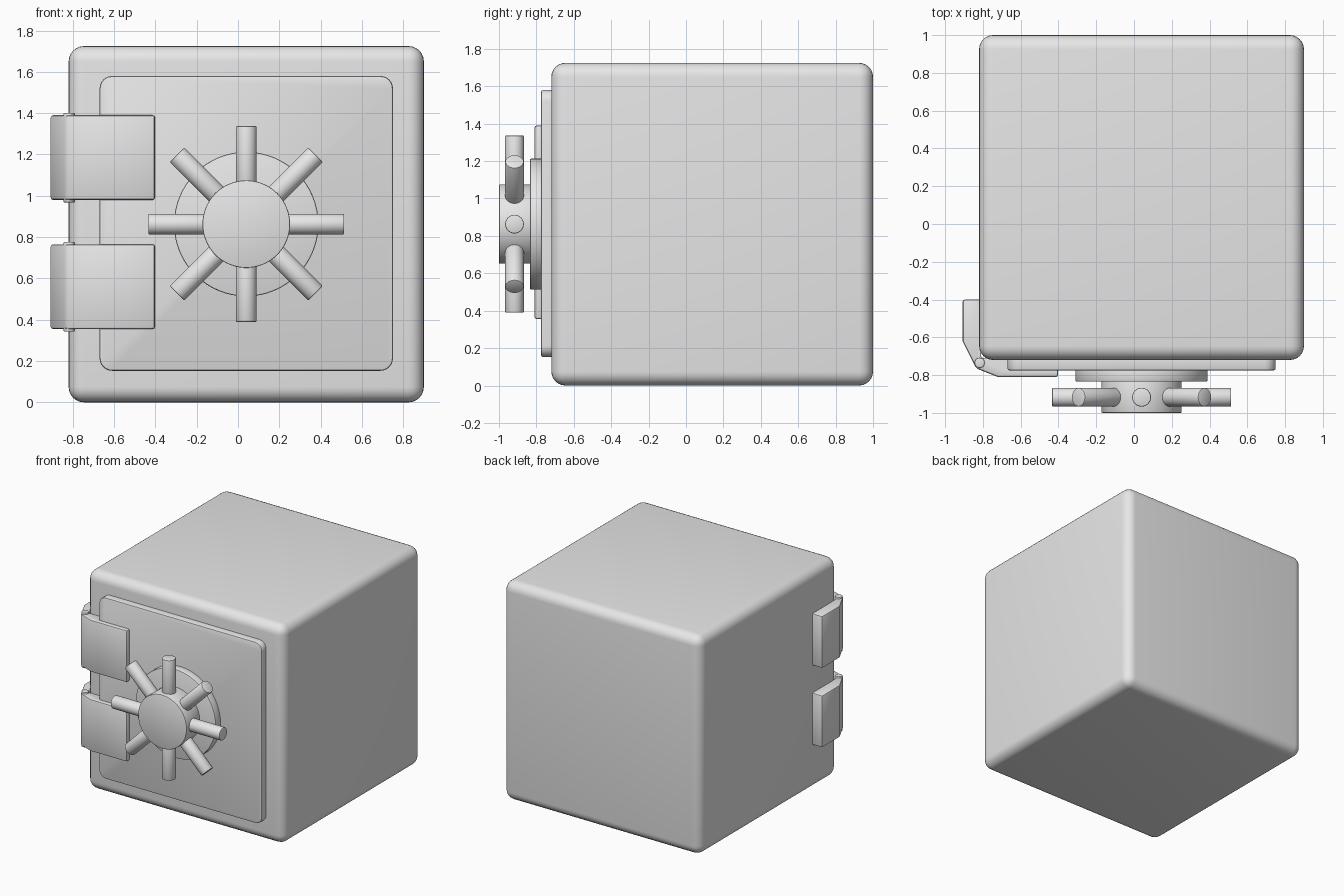
import bpy
import bmesh
import math
from mathutils import Matrix, Vector

if "Cube" in bpy.data.objects:
    bpy.data.objects.remove(bpy.data.objects["Cube"], do_unlink=True)

GREY = (0.8, 0.8, 0.8, 1)
steel = bpy.data.materials.new("plain grey")
steel.use_nodes = True
steel.diffuse_color = GREY
steel.node_tree.nodes["Principled BSDF"].inputs["Base Color"].default_value = GREY

CX, CZ = 0.04, 0.863  # axis of the body, door and wheel


def finish(name, bm, bevel=0.0, segments=3):
    bmesh.ops.recalc_face_normals(bm, faces=bm.faces)
    mesh = bpy.data.meshes.new(name)
    bm.to_mesh(mesh)
    bm.free()
    mesh.materials.append(steel)
    ob = bpy.data.objects.new(name, mesh)
    bpy.context.collection.objects.link(ob)
    bpy.ops.object.select_all(action="DESELECT")
    ob.select_set(True)
    bpy.context.view_layer.objects.active = ob
    if bevel:
        mod = ob.modifiers.new("Rounded edges", "BEVEL")
        mod.width, mod.segments = bevel, segments
        mod.limit_method, mod.angle_limit = "ANGLE", math.radians(40)
        bpy.ops.object.modifier_apply(modifier=mod.name)
    bpy.ops.object.shade_smooth_by_angle(angle=math.radians(35))
    return ob


def box(lo, hi):
    lo, hi = Vector(lo), Vector(hi)
    bm = bmesh.new()
    bmesh.ops.create_cube(bm, size=1, matrix=Matrix.Translation((lo + hi) / 2)
                          @ Matrix.Diagonal((*(hi - lo), 1)))
    return bm


def rod(start, end, radius, sides=32):
    start, end = Vector(start), Vector(end)
    axis = end - start
    bm = bmesh.new()
    bmesh.ops.create_cone(bm, cap_ends=True, segments=sides, radius1=radius,
                          radius2=radius, depth=axis.length,
                          matrix=Matrix.Translation((start + end) / 2)
                          @ axis.to_track_quat("Z", "Y").to_matrix().to_4x4())
    return bm


# Body
finish("safe_body", box((-0.82, -0.72, 0), (0.9, 1, 1.725)), 0.075, 6)

# Door with rounded corners
bm = box((-0.67, -0.775, 0.153), (0.75, -0.68, 1.58))
corners = [e for e in bm.edges if abs(e.verts[0].co.y - e.verts[1].co.y) > 0.01]
bmesh.ops.bevel(bm, geom=corners, offset=0.06, segments=6, profile=0.5, affect="EDGES")
finish("door", bm, 0.01, 2)

# Wheel: backing disc, hub and eight spokes
finish("wheel_disc", rod((CX, -0.76, CZ), (CX, -0.835, CZ), 0.35, 64), 0.008, 2)
finish("wheel_hub", rod((CX, -0.82, CZ), (CX, -1, CZ), 0.212, 64), 0.006, 2)
for i in range(8):
    a = i * math.pi / 4
    d = Vector((math.cos(a), 0, math.sin(a)))
    hub = Vector((CX, -0.917, CZ))
    finish(f"wheel_spoke_{i + 1}", rod(hub + d * 0.15, hub + d * 0.474, 0.05), 0.006, 2)

# Hinges: bent plate around the body corner, with a pin
PLATE = [(-0.907, -0.4), (-0.907, -0.62), (-0.835, -0.765), (-0.72, -0.81),
         (-0.402, -0.81), (-0.402, -0.765), (-0.66, -0.765), (-0.66, -0.71),
         (-0.81, -0.71), (-0.81, -0.4)]
for label, low in (("lower", 0.355), ("upper", 0.98)):
    bm = bmesh.new()
    face = bm.faces.new([bm.verts.new((x, y, low)) for x, y in PLATE])
    grown = bmesh.ops.extrude_face_region(bm, geom=[face])["geom"]
    bmesh.ops.translate(bm, vec=(0, 0, 0.41),
                        verts=[v for v in grown if isinstance(v, bmesh.types.BMVert)])
    finish(f"{label}_hinge_plate", bm, 0.012, 2)
    finish(f"{label}_hinge_pin",
           rod((-0.817, -0.735, low - 0.012), (-0.817, -0.735, low + 0.422), 0.027, 24),
           0.004, 2)
